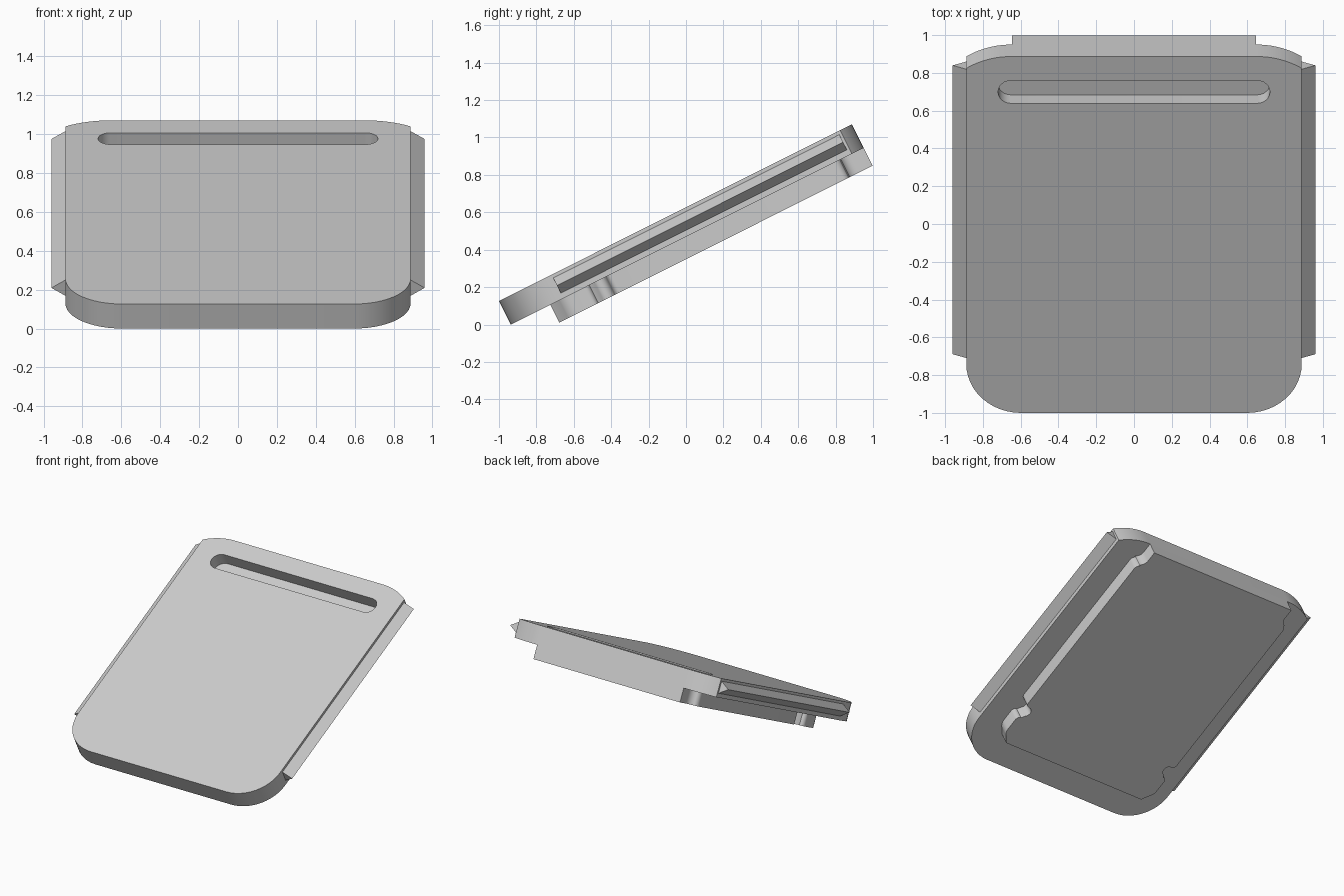
import bpy, bmesh, math
from mathutils import Matrix, Vector

old = bpy.data.objects.get("Cube")
if old:
    bpy.data.objects.remove(old, do_unlink=True)

grey = bpy.data.materials.new("light_grey")
grey.use_nodes = True
grey.diffuse_color = (0.6, 0.6, 0.6, 1)
grey.node_tree.nodes["Principled BSDF"].inputs["Base Color"].default_value = (0.6, 0.6, 0.6, 1)

# Parts are drawn flat (x across, y along, z up from the top face), then tilted
TILT = Matrix.Translation((0, -1, 0.126)) @ Matrix.Rotation(math.radians(26.6), 4, "X")
LENGTH, HALF_W, THICK = 2.11, 0.888, 0.141


def arc(cx, cy, r, a0, a1, steps=12):
    """Points on an arc, angles in degrees."""
    angles = [math.radians(a0 + (a1 - a0) * i / steps) for i in range(steps + 1)]
    return [(cx + r * math.cos(a), cy + r * math.sin(a)) for a in angles]


def mirrored(half):
    """Close a +x half outline, listed front to back, with its mirror image."""
    return half + [(-x, y) for x, y in reversed(half)]


def prism(name, ring, offset):
    """Extrude a ring of points and tilt it into place."""
    bm = bmesh.new()
    face = bm.faces.new([bm.verts.new(p) for p in ring])
    grown = bmesh.ops.extrude_face_region(bm, geom=[face])
    moved = [v for v in grown["geom"] if isinstance(v, bmesh.types.BMVert)]
    bmesh.ops.translate(bm, verts=moved, vec=Vector(offset))
    bmesh.ops.recalc_face_normals(bm, faces=bm.faces)
    bm.transform(TILT)
    mesh = bpy.data.meshes.new(name)
    bm.to_mesh(mesh)
    bm.free()
    mesh.materials.append(grey)
    ob = bpy.data.objects.new(name, mesh)
    bpy.context.collection.objects.link(ob)
    return ob


def slab(name, outline, top, bottom):
    return prism(name, [(x, y, top) for x, y in outline], (0, 0, bottom - top))


def finish(ob):
    bpy.ops.object.select_all(action="DESELECT")
    ob.select_set(True)
    bpy.context.view_layer.objects.active = ob
    for mod in list(ob.modifiers):
        bpy.ops.object.modifier_apply(modifier=mod.name)
    bpy.ops.object.shade_smooth_by_angle(angle=math.radians(30))


# Main plate: round front corners, shallow cut-off arcs at the back
back_r, front_r = 0.44, 0.29
sweep = math.degrees(math.acos((HALF_W - 0.65) / back_r))
plate_half = arc(HALF_W - front_r, front_r, front_r, -90, 0)
plate_half += arc(0.65, LENGTH - back_r, back_r, sweep, 90)
plate = slab("plate", mirrored(plate_half), 0, -THICK)

# Handle slot sunk into the top face
slot_r, slot_y = 0.067, 1.9
slot_half = arc(0.72 - slot_r, slot_y, slot_r, -90, 90)
cutter = slab("slot_cutter", mirrored(slot_half), 0.05, -0.1)
cutter.hide_render = True
cut = plate.modifiers.new("slot", "BOOLEAN")
cut.object = cutter
cut.operation = "DIFFERENCE"
cut.solver = "EXACT"
finish(plate)
bpy.data.objects.remove(cutter, do_unlink=True)

# Raised underside pad with rounded side notches near the front and back
pad_half = [(0.635, 0.237)] + arc(0.61, 0.35, 0.09, -50, 0, 6)
pad_half += arc(0.67, 0.44, 0.03, 0, 90, 5)
pad_half += arc(0.67, 0.53, 0.04, 240, 120, 8)
pad_half += arc(0.67, 0.60, 0.03, -90, 0, 5)
pad_half += arc(0.66, 1.93, 0.04, 0, 70, 5)
pad_half += arc(0.705, 2.03, 0.06, 250, 180, 6)
pad_half += [(0.645, LENGTH)]
finish(slab("underside_pad", mirrored(pad_half), -THICK, -0.248))

# Pointed guide rails along both sides
for side, label in ((1, "left"), (-1, "right")):
    section = [(HALF_W, -0.02), (0.96, -0.065), (HALF_W, -0.11)]
    finish(prism(label + "_rail", [(side * x, 0.315, z) for x, z in section], (0, 1.71, 0)))
